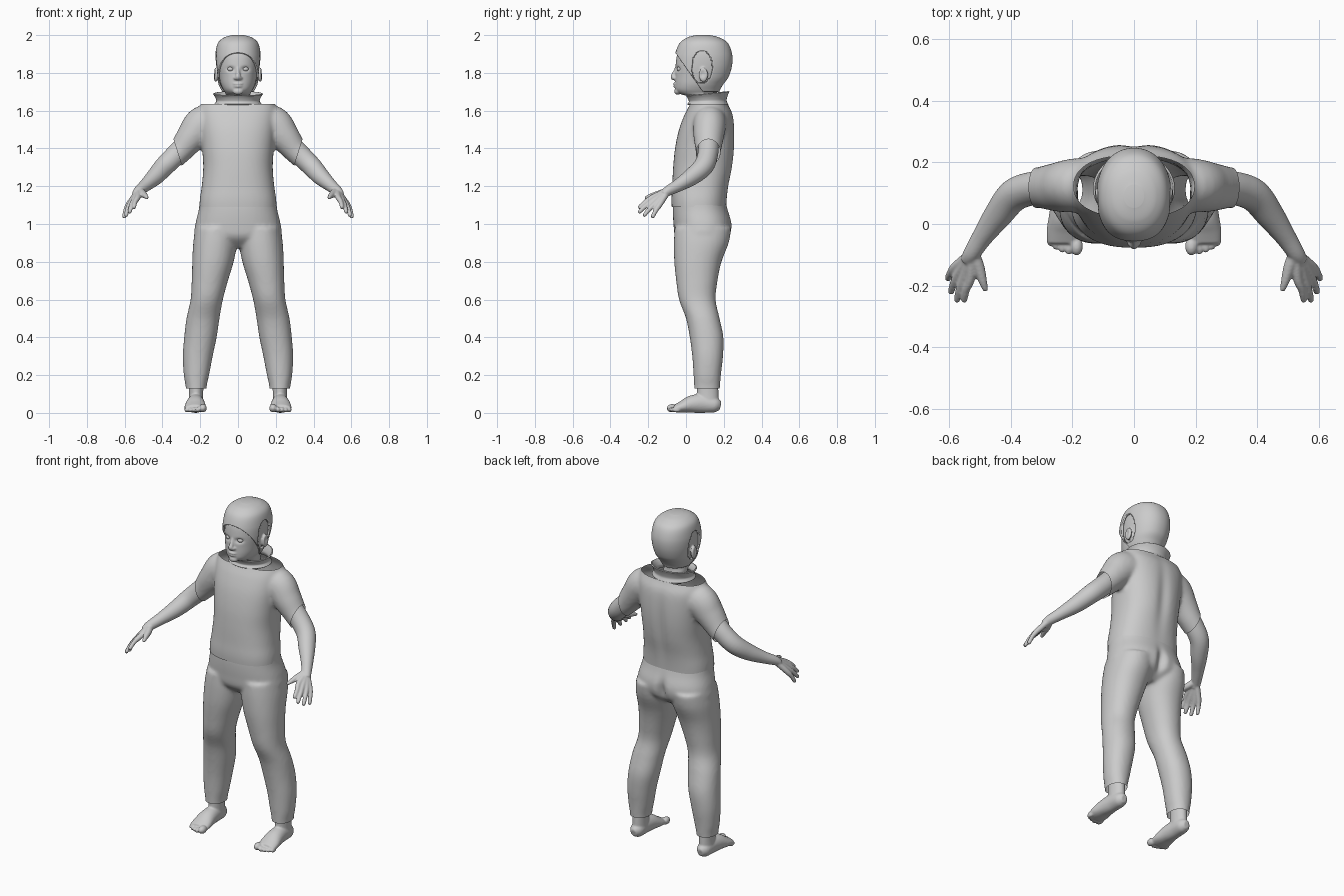
import bpy, bmesh
from math import cos, sin, pi, exp
from mathutils import Vector, Matrix


def sec(z, x0, x1, y0, y1):
    return ((x0 + x1) / 2, (y0 + y1) / 2, z, (x1 - x0) / 2, (y1 - y0) / 2)


def power(v, p):
    return abs(v) ** p * (1 if v >= 0 else -1)


def loft(bm, pts, side=1, flat=False, e=2.0, n=40, steps=6, caps=True, ref=(1, 0, 0)):
    """Smooth tube through (x, y, z, r1, r2) sections; flat keeps rings horizontal."""
    P = [list(p) for p in pts]
    P = [P[0]] + P + [P[-1]]
    S = []
    for i in range(1, len(P) - 2):
        for k in range(steps + (i == len(P) - 3)):
            t = k / steps
            S.append([0.5 * (2 * b + (c - a) * t + (2 * a - 5 * b + 4 * c - d) * t * t
                             + (3 * b - a - 3 * c + d) * t ** 3)
                      for a, b, c, d in zip(*P[i - 1:i + 3])])
    rings = []
    for i, s in enumerate(S):
        a, b = S[max(i - 1, 0)], S[min(i + 1, len(S) - 1)]
        t = Vector((0, 0, 1)) if flat else (Vector(b[:3]) - Vector(a[:3])).normalized()
        u = Vector(ref)
        u = (u - t * u.dot(t)).normalized()
        v = t.cross(u)
        ring = []
        for k in range(n):
            q = 2 * pi * k / n
            co = Vector(s[:3]) + u * s[3] * power(cos(q), 2 / e) + v * s[4] * power(sin(q), 2 / e)
            ring.append(bm.verts.new((co.x * side, co.y, co.z)))
        rings.append(ring)
    for a, b in zip(rings, rings[1:]):
        for k in range(n):
            bm.faces.new((a[k - 1], a[k], b[k], b[k - 1]))
    if caps:
        bm.faces.new(rings[0])
        bm.faces.new(rings[-1])


def ball(bm, loc, r):
    m = Matrix.Translation(loc) @ Matrix.Diagonal((*r, 1))
    bmesh.ops.create_uvsphere(bm, u_segments=24, v_segments=16, radius=1, matrix=m)


def make(name, bm):
    bmesh.ops.recalc_face_normals(bm, faces=bm.faces[:])
    me = bpy.data.meshes.new(name)
    bm.to_mesh(me)
    bm.free()
    ob = bpy.data.objects.new(name, me)
    bpy.context.collection.objects.link(ob)
    for p in me.polygons:
        p.use_smooth = True
    return ob


def fuse(name, bm, voxel, smooth):
    """Blend overlapping pieces into one skin."""
    ob = make(name, bm)
    m = ob.modifiers.new("fuse", 'REMESH')
    m.mode = 'VOXEL'
    m.voxel_size = voxel
    m = ob.modifiers.new("relax", 'SMOOTH')
    m.factor = 0.5
    m.iterations = smooth
    bpy.context.view_layer.update()
    me = bpy.data.meshes.new_from_object(ob.evaluated_get(bpy.context.evaluated_depsgraph_get()))
    ob.modifiers.clear()
    ob.data = me
    for p in me.polygons:
        p.use_smooth = True
    return ob


def push(ob, c, r, d):
    """Soft sculpt push of d around c with radii r."""
    for v in ob.data.vertices:
        q = sum(((v.co[i] - c[i]) / r[i]) ** 2 for i in range(3))
        if q < 9:
            v.co += Vector(d) * exp(-q)


def cut(ob, co, no, test=lambda c: True):
    """Trim away everything beyond a plane, leaving an open edge."""
    bm = bmesh.new()
    bm.from_mesh(ob.data)
    fs = [f for f in bm.faces if test(f.calc_center_median())]
    geom = list({g for f in fs for g in (*f.verts, *f.edges)}) + fs
    bmesh.ops.bisect_plane(bm, geom=geom, plane_co=co, plane_no=no, clear_outer=True)
    bm.to_mesh(ob.data)
    bm.free()


def thicken(ob, t):
    m = ob.modifiers.new("thickness", 'SOLIDIFY')
    m.thickness = t
    m.offset = -1


# Shirt: torso plus short sleeves
bm = bmesh.new()
torso = [(1.02, .205, -.07, .21), (1.12, .203, -.077, .216), (1.2, .192, -.073, .226),
         (1.3, .184, -.068, .247), (1.4, .19, -.058, .258), (1.5, .2, -.037, .258),
         (1.58, .205, -.007, .248), (1.635, .195, .022, .222), (1.7, .15, .05, .2)]
loft(bm, [sec(z, -w, w, a, b) for z, w, a, b in torso], flat=True, e=2.4, n=64)
sleeve = [(.10, .125, 1.535, .09, .10), (.185, .125, 1.525, .088, .10), (.245, .12, 1.462, .08, .082),
          (.305, .118, 1.387, .067, .065), (.37, .112, 1.325, .062, .06)]
for s in (1, -1):
    loft(bm, sleeve, s, ref=(0, 1, 0))
shirt = fuse("shirt", bm, .01, 6)
push(shirt, (0, .26, 1.35), (.035, .06, .2), (0, -.012, 0))
cut(shirt, (0, 0, 1.635), (0, 0, 1))
cut(shirt, (0, 0, 1.09), (0, 0, -1))
for s in (1, -1):
    cut(shirt, (.32 * s, .12, 1.38), (.95 * s, 0, -.3), lambda c: c.x * s > .22 and c.z > 1.2)

# Trousers: pelvis plus two legs
bm = bmesh.new()
loft(bm, [sec(.875, -.13, .13, .0, .16), sec(.93, -.225, .225, -.055, .228), sec(1.0, -.225, .225, -.066, .243),
          sec(1.08, -.207, .207, -.07, .22), sec(1.16, -.2, .2, -.065, .2)], flat=True, e=2.3, n=64)
leg = [(.07, .17, .273, .045, .177), (.14, .166, .277, .043, .18), (.2, .153, .287, .04, .185),
       (.3, .134, .292, .033, .196), (.4, .113, .285, .02, .198), (.5, .098, .273, .0, .178),
       (.6, .08, .251, -.037, .157), (.7, .053, .245, -.052, .167), (.8, .023, .242, -.062, .188),
       (.9, .004, .237, -.064, .226), (.98, .002, .225, -.06, .24)]
for s in (1, -1):
    loft(bm, [sec(z, *q) for z, *q in leg], s, flat=True, e=2.15)
trousers = fuse("trousers", bm, .01, 6)
push(trousers, (0, .25, .96), (.025, .06, .07), (0, -.03, 0))
cut(trousers, (0, 0, 1.1), (0, 0, 1))
cut(trousers, (0, 0, .13), (0, 0, -1))

# Arms with hands
bm = bmesh.new()
arm = [(.27, .12, 1.43, .055, .055), (.33, .115, 1.365, .056, .054), (.39, .092, 1.305, .053, .053),
       (.44, .03, 1.25, .046, .046), (.49, -.04, 1.205, .034, .034), (.525, -.095, 1.175, .028, .027),
       (.54, -.12, 1.155, .024, .02)]
fingers = [((.53, -.175, 1.142), (.552, -.252, 1.085)), ((.549, -.168, 1.128), (.575, -.252, 1.06)),
           ((.566, -.155, 1.115), (.595, -.225, 1.042)), ((.578, -.138, 1.105), (.605, -.18, 1.033))]
for s in (1, -1):
    loft(bm, arm, s, n=28)
    for k, tip in fingers:
        mid = Vector(k).lerp(Vector(tip), .5) + Vector((.003, 0, .004))
        loft(bm, [(.525, -.095, 1.175, .018, .018), (*k, .0155, .0155), (*mid, .0125, .0125),
                  (*Vector(k).lerp(Vector(tip), .92), .0105, .0105), (*tip, .006, .006)], s, n=16)
    loft(bm, [(.52, -.095, 1.175, .02, .02), (.503, -.14, 1.16, .019, .019), (.49, -.185, 1.148, .014, .014),
              (.48, -.217, 1.138, .008, .008)], s, n=16)
fuse("arms", bm, .0048, 4)

# Feet with toes
bm = bmesh.new()
foot = [(.223, .183, .036, .018, .022), (.223, .155, .042, .038, .04), (.224, .09, .05, .043, .05),
        (.225, .03, .046, .05, .046), (.226, -.02, .032, .057, .032), (.226, -.06, .022, .055, .02)]
toes = [(.186, -.072, .022, .03), (.212, -.075, .0145, .025), (.233, -.07, .0135, .024),
        (.253, -.062, .013, .023), (.271, -.05, .013, .022)]
for s in (1, -1):
    loft(bm, foot, s)
    loft(bm, [(.223, .115, .04, .04, .058), (.222, .115, .1, .038, .057), (.222, .113, .2, .04, .055)], s, flat=True)
    for x, y, r, l in toes:
        ball(bm, (x * s, y, r + .003), (r * .95, l, r))
feet = fuse("feet", bm, .005, 4)
for v in feet.data.vertices:
    v.co.z = max(v.co.z, 0)

# Head: skull and neck, nose, lips, ears, eye sockets
SKULL = [(1.6, .065, .045, .175), (1.665, .064, .03, .165), (1.69, .066, -.035, .163), (1.71, .078, -.055, .168),
         (1.74, .091, -.058, .186), (1.78, .1, -.057, .214), (1.84, .108, -.055, .232), (1.9, .108, -.046, .232),
         (1.945, .095, -.022, .21), (1.975, .062, .018, .165), (1.988, .02, .065, .115)]


def skull(bm, g, **kw):
    loft(bm, [sec(z + (g if z > 1.9 else 0), -w - g, w + g, a - g, b + g) for z, w, a, b in SKULL],
         flat=True, e=2.15, **kw)


bm = bmesh.new()
skull(bm, 0, n=64)
loft(bm, [(0, -.045, 1.83, .009, .012), (0, -.058, 1.80, .011, .013), (0, -.069, 1.778, .014, .013),
          (0, -.062, 1.766, .012, .008)], n=20)
for s in (1, -1):
    ball(bm, (.013 * s, -.061, 1.772), (.01, .011, .009))
    ball(bm, (.118 * s, .092, 1.79), (.012, .025, .038))
    ball(bm, (.1 * s, .085, 1.785), (.02, .015, .025))
ball(bm, (0, -.057, 1.742), (.025, .011, .006))
ball(bm, (0, -.056, 1.729), (.022, .011, .007))
ball(bm, (0, -.045, 1.702), (.028, .018, .018))
head = fuse("head", bm, .005, 4)
for s in (1, -1):
    push(head, (.04 * s, -.05, 1.82), (.02, .03, .012), (0, .014, 0))
    push(head, (.132 * s, .088, 1.795), (.014, .013, .02), (-.01 * s, 0, 0))

# Eyeballs
bm = bmesh.new()
for s in (1, -1):
    ball(bm, (.039 * s, -.032, 1.82), (.017, .016, .013))
make("eyes", bm)

# Hair cap with ear openings
bm = bmesh.new()
skull(bm, .012, n=128, steps=14)
bmesh.ops.delete(bm, geom=[v for v in bm.verts if abs(v.co.x) > .05 and
                           ((v.co.y - .085) / .052) ** 2 + ((v.co.z - 1.83) / .085) ** 2 < 1], context='VERTS')
hair = make("hair", bm)
cut(hair, (0, -.06, 1.912), (0, -.22, -.155))
cut(hair, (0, 0, 1.7), (0, 0, -1))
thicken(hair, .01)

# Flared collar, higher at the back
bm = bmesh.new()
loft(bm, [(0, .115, 1.63, .12, .103), (0, .115, 1.65, .108, .093), (0, .115, 1.672, .114, .098),
          (0, .115, 1.692, .127, .108)], flat=True, n=64, caps=False)
for v in bm.verts:
    v.co.z += (v.co.y - .115) * .1 * (v.co.z - 1.63) / .06
collar = make("collar", bm)
thicken(collar, .007)
